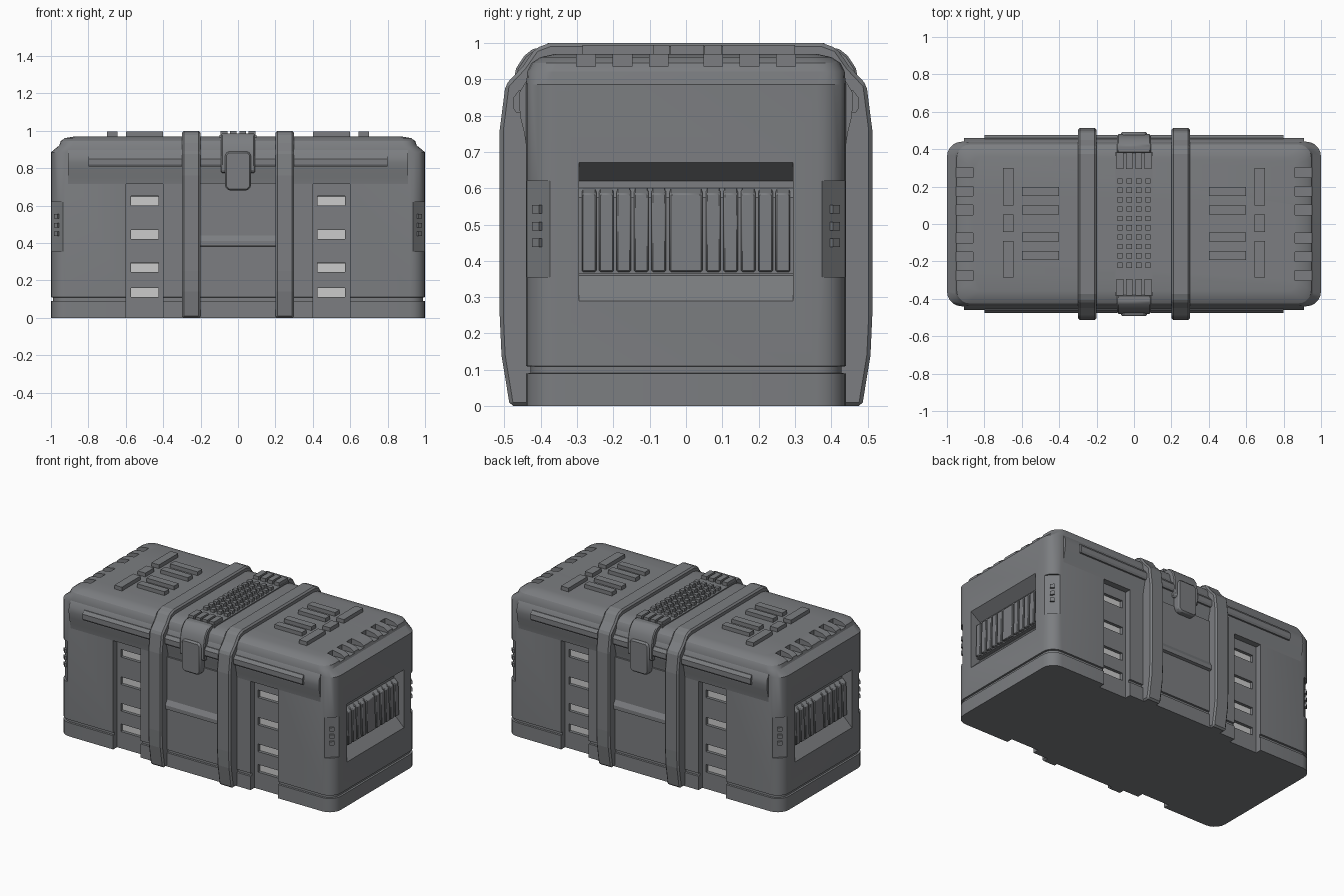
import bpy, bmesh
from math import cos, sin, pi, radians
from mathutils import Matrix, Vector

if "Cube" in bpy.data.objects:
    bpy.data.objects.remove(bpy.data.objects["Cube"])

SIGNS = (-1, 1)
DARK = bpy.data.materials.new("dark_grey")
DARK.diffuse_color = (0.2, 0.207, 0.218, 1)
DARK.use_nodes = True
DARK.node_tree.nodes["Principled BSDF"].inputs["Base Color"].default_value = DARK.diffuse_color
LIGHT = bpy.data.materials.new("light_grey")
LIGHT.diffuse_color = (0.72, 0.72, 0.7, 1)
LIGHT.use_nodes = True
LIGHT.node_tree.nodes["Principled BSDF"].inputs["Base Color"].default_value = LIGHT.diffuse_color


def add_box(bm, lo, hi, rot=0):
    lo, hi = Vector(lo), Vector(hi)
    s = hi - lo
    size = Matrix.Diagonal((abs(s.x), abs(s.y), abs(s.z), 1))
    m = Matrix.Translation((lo + hi) / 2) @ Matrix.Rotation(rot, 4, 'Z') @ size
    bmesh.ops.create_cube(bm, size=1, matrix=m)


def add_prism(bm, pts, a, b, axis='X', flip=1):
    """Extrude a profile of (horizontal, z) points from a to b along an axis."""
    def co(t, p):
        return (t, p[0] * flip, p[1]) if axis == 'X' else (p[0] * flip, t, p[1])
    rings = [[bm.verts.new(co(t, p)) for p in pts] for t in (a, b)]
    bm.faces.new(rings[0])
    bm.faces.new(rings[1])
    for i in range(len(pts)):
        j = (i + 1) % len(pts)
        bm.faces.new((rings[0][i], rings[0][j], rings[1][j], rings[1][i]))


def finish(bm, name, bevel=0, mat=DARK, smooth=True):
    bmesh.ops.recalc_face_normals(bm, faces=bm.faces)
    me = bpy.data.meshes.new(name)
    bm.to_mesh(me)
    bm.free()
    me.materials.append(mat)
    ob = bpy.data.objects.new(name, me)
    bpy.context.collection.objects.link(ob)
    if bevel:
        mod = ob.modifiers.new("bevel", 'BEVEL')
        mod.width, mod.segments, mod.limit_method = bevel, 1, 'ANGLE'
    if smooth:
        shade(ob)
    return ob


def activate(ob):
    bpy.ops.object.select_all(action='DESELECT')
    ob.select_set(True)
    bpy.context.view_layer.objects.active = ob


def shade(ob):
    activate(ob)
    bpy.ops.object.shade_smooth_by_angle(angle=radians(28))


def rounded_ring(bm, hx, hy, r, z, n=5):
    out = []
    for q, (sx, sy) in enumerate(((1, 1), (-1, 1), (-1, -1), (1, -1))):
        for k in range(n + 1):
            a = (q + k / n) * pi / 2
            out.append(bm.verts.new((sx * (hx - r) + r * cos(a), sy * (hy - r) + r * sin(a), z)))
    return out


# Case shell: lofted rounded rectangles with base seam and domed lid
bm = bmesh.new()
levels = [(1, .44, .08, 0), (1, .44, .08, .09), (.988, .428, .07, .091), (.988, .428, .07, .109),
          (1, .44, .08, .11), (1, .44, .08, .885), (.955, .437, .07, .922), (.948, .425, .07, .945),
          (.925, .40, .06, .961), (.87, .36, .05, .97)]
rings = [rounded_ring(bm, *lv) for lv in levels]
bm.faces.new(rings[0])
bm.faces.new(rings[-1])
for lower, upper in zip(rings, rings[1:]):
    for i in range(len(lower)):
        j = (i + 1) % len(lower)
        bm.faces.new((lower[i], lower[j], upper[j], upper[i]))
shell = finish(bm, "case_shell", smooth=False)

# Cutters: channels, handle pockets, corner pockets, lid notches
SLOT_Z = (.135, .27, .445, .625)
cut = bmesh.new()
slots = bmesh.new()
pocket = [(1.03, .692), (.93, .62), (.93, .36), (1.03, .26)]
for sx in SIGNS:
    add_prism(cut, pocket, -.295, .295, 'Y', sx)
    for sy in SIGNS:
        add_box(cut, (sx * .4, sy * .40, -.05), (sx * .6, sy * .6, .715))
        add_box(cut, (sx - .048, sy * .44 - .07, .355), (sx + .048, sy * .44 + .07, .62), sx * sy * radians(45))
        for y in (.075, .175, .275):
            add_box(cut, (sx * .86, sy * (y - .026), .935), (sx * 1.1, sy * (y + .026), 1.1))
        for z in SLOT_Z:
            add_box(slots, (sx * .425, sy * .37, z - .025), (sx * .572, sy * .45, z + .025))
for b, nm in ((cut, "recess_cutter"), (slots, "slot_cutter")):
    c = finish(b, nm, smooth=False)
    c.hide_render = True
    mod = shell.modifiers.new(nm, 'BOOLEAN')
    mod.operation, mod.solver, mod.object = 'DIFFERENCE', 'EXACT', c
    activate(shell)
    bpy.ops.object.modifier_apply(modifier=nm)
    bpy.data.objects.remove(c)
shade(shell)

# Light inserts in the channel slots
bm = bmesh.new()
for sx in SIGNS:
    for sy in SIGNS:
        for z in SLOT_Z:
            add_box(bm, (sx * .426, sy * .36, z - .024), (sx * .571, sy * .382, z + .024))
finish(bm, "slot_inserts", mat=LIGHT)

# Lid overhang, rails on it, and panels between the straps
overhang, rails, panels, latch, latch_plate = (bmesh.new() for _ in range(5))
for sy in SIGNS:
    add_prism(overhang, [(.39, .715), (.44, .715), (.445, .75), (.455, .79), (.46, .83), (.458, .865),
                         (.437, .9), (.39, .9)], -.91, .91, flip=sy)
    for sx in SIGNS:
        for a, b in ((.09, .205), (.295, .8)):
            add_prism(rails, [(.43, .808), (.468, .808), (.475, .82), (.475, .85), (.46, .87), (.43, .87)],
                      sx * a, sx * b, flip=sy)
    add_prism(panels, [(.4, 0), (.452, 0), (.452, .09), (.44, .091), (.44, .109), (.452, .11), (.452, .38),
                       (.47, .385), (.47, .41), (.452, .44), (.452, .72), (.4, .72)], -.21, .21, flip=sy)
    # Latch hooking over the lid edge, with a hanging pull plate
    add_prism(latch, [(.38, .95), (.38, .985), (.42, .985), (.445, .965), (.468, .93), (.48, .87),
                      (.48, .785), (.47, .775), (.42, .775)], -.09, .09, flip=sy)
    plate = [(-.07, .70), (-.05, .68), (.05, .68), (.07, .70), (.07, .87), (.055, .89), (-.055, .89), (-.07, .87)]
    vs = [[latch_plate.verts.new((x, sy * y, z)) for x, z in plate] for y in (.44, .492)]
    latch_plate.faces.new(vs[0])
    latch_plate.faces.new(vs[1])
    for i in range(8):
        j = (i + 1) % 8
        latch_plate.faces.new((vs[0][i], vs[0][j], vs[1][j], vs[1][i]))
finish(overhang, "lid_overhang")
finish(rails, "lid_rails")
finish(panels, "middle_panels", smooth=False)
finish(latch, "latch_hooks", .006)
finish(latch_plate, "latch_plates", .008)

# Two straps wrapping the case
bm = bmesh.new()
half = [(.485, 0), (.508, .14), (.513, .25), (.513, .76), (.497, .885), (.45, .935), (.415, .985), (.375, 1)]
outline = half + [(-y, z) for y, z in reversed(half)]
for sx in SIGNS:
    add_prism(bm, outline, sx * .2, sx * .3)
finish(bm, "straps", .01, smooth=False)

# Side handles: slanted grip backing, ribs and plain centre
grip, ribs = bmesh.new(), bmesh.new()
for sx in SIGNS:
    add_prism(grip, [(.92, .605), (.94, .595), (.955, .575), (.955, .365), (.92, .365)], -.294, .294, 'Y', sx)
    tooth = [(.92, .605), (.967, .585), (.972, .37), (.92, .37)]
    spans = [(-.045, .045)] + [(s * (.055 + .048 * i), s * (.095 + .048 * i)) for i in range(5) for s in SIGNS]
    for a, b in spans:
        add_prism(ribs, tooth, a, b, 'Y', sx)
finish(grip, "handle_grips")
finish(ribs, "handle_ribs", .004)

# Small studs in the corner pockets
bm = bmesh.new()
for sx in SIGNS:
    for sy in SIGNS:
        for z in (.45, .495, .542):
            cx, cy = sx * .966, sy * .406
            add_box(bm, (cx - .012, cy - .014, z - .012), (cx + .012, cy + .014, z + .012), sx * sy * radians(45))
finish(bm, "corner_studs")

# Raised bars on the lid
bm = bmesh.new()
for sx in SIGNS:
    for y in (.175, .075, -.07, -.168):
        add_box(bm, (sx * .4, y - .024, .96), (sx * .6, y + .024, .995))
    for a, b in ((.1, .3), (-.042, .05), (-.285, -.09)):
        add_box(bm, (sx * .645, a, .96), (sx * .7, b, .995))
finish(bm, "lid_bars")

# Centre tread: thin base, stud grid and slatted ends
bm = bmesh.new()
add_box(bm, (-.1, -.385, .96), (.1, .385, .977))
for i in range(4):
    x = -.075 + .05 * i
    for j in range(10):
        y = -.22 + .05 * j
        add_box(bm, (x - .014, y - .014, .97), (x + .014, y + .014, .997))
    for sy in SIGNS:
        add_box(bm, (x - .018, sy * .295, .97), (x + .018, sy * .382, 1))
finish(bm, "lid_tread")
